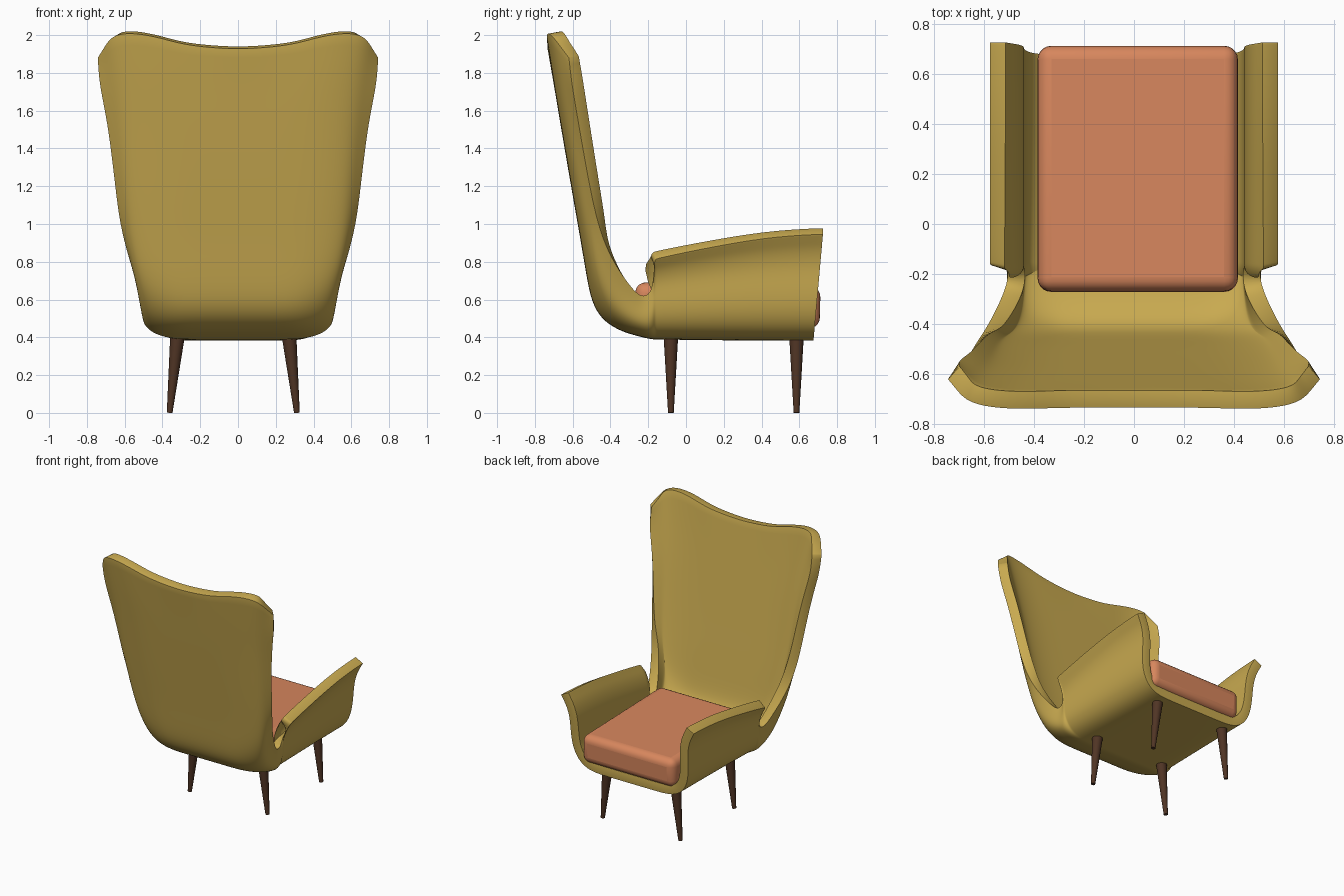
import bpy, bmesh
from mathutils import Vector as V

if "Cube" in bpy.data.objects:
    bpy.data.objects.remove(bpy.data.objects["Cube"])


def paint(ob, name, rgb):
    m = bpy.data.materials.get(name) or bpy.data.materials.new(name)
    m.diffuse_color = (*rgb, 1)
    m.use_nodes = True
    m.node_tree.nodes["Principled BSDF"].inputs["Base Color"].default_value = m.diffuse_color
    ob.data.materials.append(m)


def smooth(ob, angle):
    bpy.ops.object.select_all(action='DESELECT')
    ob.select_set(True)
    bpy.context.view_layer.objects.active = ob
    bpy.ops.object.shade_smooth_by_angle(angle=angle)


def half_profile(mid, dz, corner, edge, flare):
    """Flat middle, rounded corner, straight wall, flared lip."""
    m, c, e = V((0, *mid)), V(corner), V(edge)
    a = m + V((0.29, 0, dz))
    b = c.lerp(e, 0.5)
    pts = [m, m + V((0.15, 0, dz * 0.35))]
    for t in (0, 0.2, 0.4, 0.6, 0.8, 1):
        pts.append(a * (1 - t) ** 2 + c * (2 * t * (1 - t)) + b * t * t)
    for t in (0.4, 0.7, 0.85, 1):
        p = b.lerp(e, t)
        p.x += flare * max(0, (t - 0.55) / 0.45)
        pts.append(p)
    return pts


# Shell sections: seat and arms (middle y, edge y, edge z), front to notch
seat = [(.675, .725, .945), (.64, .685, .945), (.42, .43, .93), (.12, .12, .875),
        (-.11, -.12, .825), (-.15, -.155, .815), (-.162, -.168, .812)]
rows = [half_profile((y, .382 + .012 * max(0, .4 - y)), 0, (.51, y, .385), (.51, ye, ze), .065)
        for y, ye, ze in seat]

# Shell sections: notch, bend and back (middle yz, corner xyz, edge xyz)
back = [((-.18, .39), (.51, -.175, .39), (.51, -.172, .70)),
        ((-.21, .395), (.51, -.20, .395), (.505, -.19, .63)),
        ((-.26, .408), (.51, -.24, .41), (.505, -.225, .615)),
        ((-.34, .43), (.51, -.30, .43), (.515, -.26, .63)),
        ((-.43, .48), (.51, -.39, .48), (.535, -.31, .69)),
        ((-.49, .56), (.51, -.46, .57), (.562, -.365, .77)),
        ((-.52, .68), (.52, -.51, .69), (.595, -.425, .88)),
        ((-.55, .87), (.53, -.545, .88), (.63, -.475, 1.03)),
        ((-.60, 1.15), (.54, -.598, 1.16), (.655, -.52, 1.25)),
        ((-.66, 1.5), (.55, -.66, 1.51), (.69, -.57, 1.54)),
        ((-.70, 1.74), (.56, -.71, 1.77), (.735, -.605, 1.74)),
        ((-.733, 1.925), (.63, -.755, 2.06), (.742, -.62, 1.88))]
for k, (m, c, e) in enumerate(back):
    rows.append(half_profile(m, .025 if k == len(back) - 1 else 0, c, e, 0))

bm = bmesh.new()
grid = []
for r in rows:
    full = [V((-p.x, p.y, p.z)) for p in r[:0:-1]] + r
    grid.append([bm.verts.new(p) for p in full])
for a, b in zip(grid, grid[1:]):
    for j in range(len(a) - 1):
        bm.faces.new((a[j], a[j + 1], b[j + 1], b[j]))
me = bpy.data.meshes.new("shell")
bm.to_mesh(me)
bm.free()
shell = bpy.data.objects.new("shell", me)
bpy.context.collection.objects.link(shell)
paint(shell, "mustard_fabric", (.58, .40, .08))
sub = shell.modifiers.new("smooth", 'SUBSURF')
sub.levels = sub.render_levels = 2
sub.boundary_smooth = 'PRESERVE_CORNERS'
sol = shell.modifiers.new("thickness", 'SOLIDIFY')
sol.thickness, sol.offset = .07, -1
bev = shell.modifiers.new("rim", 'BEVEL')
bev.width, bev.segments, bev.limit_method, bev.angle_limit = .022, 3, 'ANGLE', .9
smooth(shell, 0.9)

# Seat cushion
bpy.ops.mesh.primitive_cube_add(size=1, location=(.015, .22, .57), rotation=(-.025, 0, 0))
cushion = bpy.context.object
cushion.name = "seat_cushion"
cushion.scale = (.80, .98, .22)
bpy.ops.object.transform_apply(location=False, rotation=False, scale=True)
paint(cushion, "coral_fabric", (.68, .24, .11))
bev = cushion.modifiers.new("round", 'BEVEL')
bev.width, bev.segments = .055, 5
smooth(cushion, 0.7)

# Tapered splayed legs
for side, label in ((-1, "left"), (1, "right")):
    for y, end in ((-.08, "back"), (.585, "front")):
        top, foot = V((-.025 + side * .293, y, .43)), V((-.025 + side * .337, y, 0))
        bpy.ops.mesh.primitive_cone_add(vertices=20, radius1=.015, radius2=.04,
                                        depth=(top - foot).length, location=(top + foot) / 2)
        leg = bpy.context.object
        leg.name = f"{end}_{label}_leg"
        leg.rotation_euler = (top - foot).to_track_quat('Z', 'Y').to_euler()
        paint(leg, "dark_wood", (.08, .035, .018))
        smooth(leg, 0.6)
